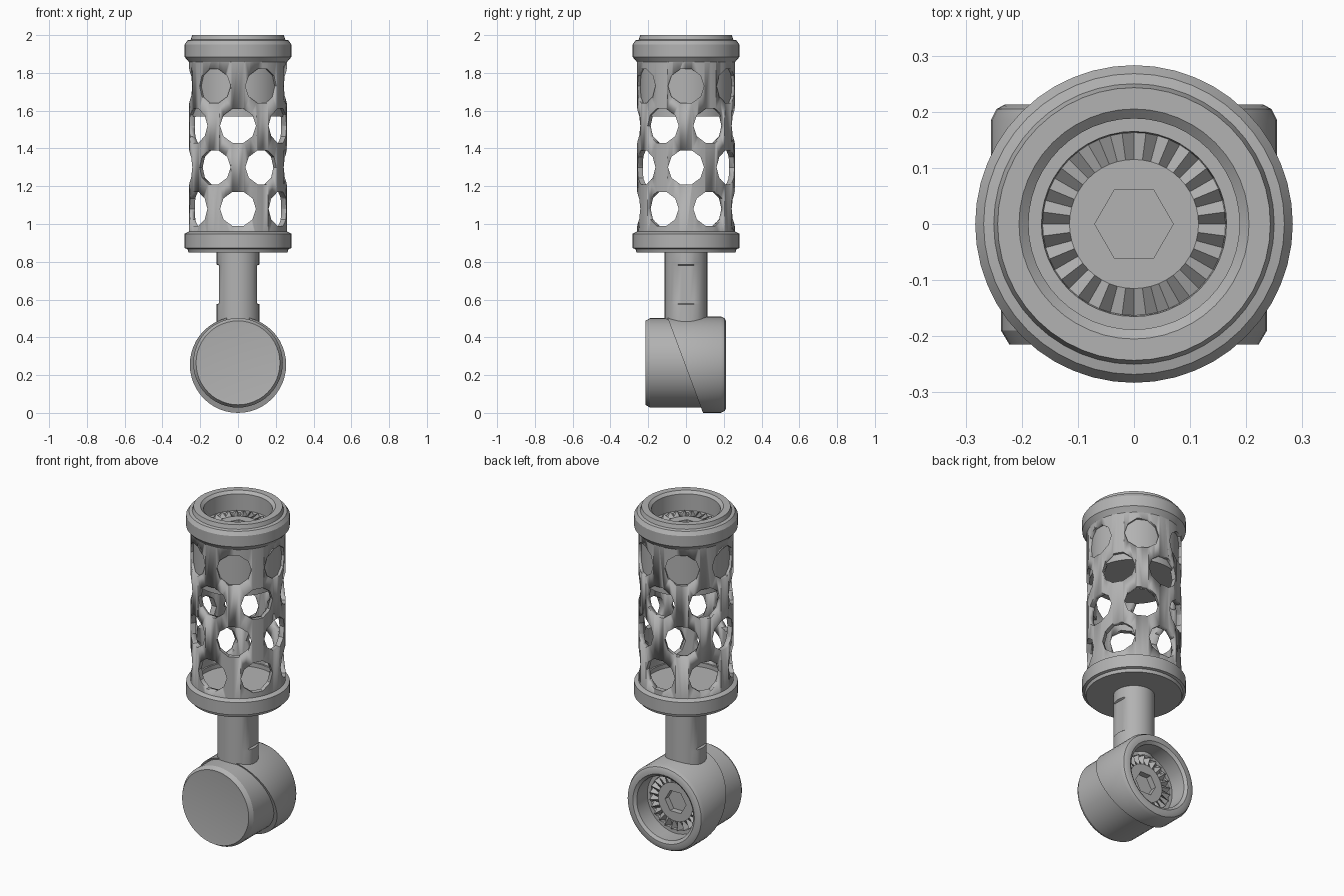
import bpy, bmesh
from math import sin, cos, pi, radians
from mathutils import Matrix, Vector

if "Cube" in bpy.data.objects:
    bpy.data.objects.remove(bpy.data.objects["Cube"])

grey = bpy.data.materials.new("plain grey")
grey.use_nodes = True
grey.diffuse_color = (0.45, 0.45, 0.45, 1)
grey.node_tree.nodes["Principled BSDF"].inputs["Base Color"].default_value = grey.diffuse_color


def finish(bm, name, matrix=Matrix(), angle=30):
    """Turn a bmesh into a named, shaded object."""
    bmesh.ops.transform(bm, matrix=matrix, verts=bm.verts)
    mesh = bpy.data.meshes.new(name)
    bm.to_mesh(mesh)
    bm.free()
    mesh.materials.append(grey)
    obj = bpy.data.objects.new(name, mesh)
    bpy.context.collection.objects.link(obj)
    bpy.ops.object.select_all(action="DESELECT")
    obj.select_set(True)
    bpy.context.view_layer.objects.active = obj
    bpy.ops.object.shade_smooth_by_angle(angle=radians(angle))
    return obj


def lathe(profile, closed=False, steps=48):
    """Spin (radius, height) points around z."""
    bm = bmesh.new()
    verts = [bm.verts.new((r, 0, z)) for r, z in profile]
    pairs = list(zip(verts, verts[1:]))
    if closed:
        pairs.append((verts[-1], verts[0]))
    edges = [bm.edges.new(p) for p in pairs]
    bmesh.ops.spin(bm, geom=verts + edges, cent=(0, 0, 0), axis=(0, 0, 1),
                   angle=2 * pi, steps=steps)
    bmesh.ops.remove_doubles(bm, verts=bm.verts, dist=0.0001)
    bmesh.ops.recalc_face_normals(bm, faces=bm.faces)
    return bm


def toothed_socket(name, matrix, teeth=24):
    """Recessed coupling floor: radial teeth around a six-sided centre hole."""
    bm = bmesh.new()
    n = teeth * 2

    def ring(radius, height):
        return [bm.verts.new((radius * cos(2 * pi * i / n), radius * sin(2 * pi * i / n),
                              height(i))) for i in range(n)]

    def hexagon(i):
        return 0.07 * cos(pi / 6) / cos((2 * pi * i / n) % (pi / 3) - pi / 6)

    rings = [ring(0.192, lambda i: 0.0), ring(0.165, lambda i: 0.0),
             ring(0.163, lambda i: 0.015 if i % 2 else -0.025),
             ring(0.115, lambda i: 0.0), ring(0.07, lambda i: 0.0),
             ring(0.07, lambda i: -0.035)]
    for hex_ring in rings[-2:]:
        for i, v in enumerate(hex_ring):
            v.co.xy = v.co.xy.normalized() * hexagon(i)
    for a, b in zip(rings, rings[1:]):
        for i in range(n):
            j = (i + 1) % n
            bm.faces.new((a[i], a[j], b[j], b[i]))
    bm.faces.new(rings[-1])
    return finish(bm, name, matrix, 15)


# Perforated tube: four staggered rows of six holes
tube = finish(lathe([(0.26, 0.92), (0.26, 1.9), (0.23, 1.9), (0.23, 0.92)], True), "perforated_tube")
cut = bmesh.new()
for row, z in enumerate((1.08, 1.30, 1.52, 1.73)):
    for k in range(6):
        turn = Matrix.Rotation(radians(60 * k + 30 * (row % 2 + 1)), 4, "Z")
        bmesh.ops.create_cone(cut, cap_ends=True, segments=10, radius1=0.095, radius2=0.095, depth=0.2,
                              matrix=turn @ Matrix.Translation((0.25, 0, z)) @ Matrix.Rotation(pi / 2, 4, "Y"))
cutter = finish(cut, "hole_cutter")
cutter.hide_render = True
bpy.context.view_layer.objects.active = tube
mod = tube.modifiers.new("holes", "BOOLEAN")
mod.object = cutter
mod.operation = "DIFFERENCE"
mod.solver = "EXACT"
bpy.ops.object.modifier_move_to_index(modifier=mod.name, index=0)
bpy.ops.object.modifier_apply(modifier=mod.name)
bpy.data.objects.remove(cutter)

# Collars and the inner core that blocks the top row of holes
finish(lathe([(0, 0.85), (0.262, 0.85), (0.268, 0.868), (0.283, 0.872), (0.283, 0.948),
              (0.26, 0.96), (0.22, 0.96), (0.22, 0.935), (0, 0.935)]), "bottom_collar")
finish(lathe([(0.255, 1.85), (0.262, 1.86), (0.283, 1.885), (0.283, 1.95), (0.268, 1.972),
              (0.25, 1.976), (0.243, 2.0), (0.205, 2.0), (0.188, 1.985), (0.188, 1.85)], True), "top_collar")
finish(lathe([(0, 1.57), (0.244, 1.57), (0.244, 1.84), (0, 1.84)]), "inner_core")
toothed_socket("top_socket", Matrix.Translation((0, 0, 1.885)))

# Post with flats on its left and right sides
post = lathe([(0.113, z) for z in (0.42, 0.575, 0.58, 0.78, 0.785, 0.87)], steps=32)
for v in post.verts:
    if 0.577 < v.co.z < 0.783:
        v.co.x = max(-0.1, min(0.1, v.co.x))
finish(post, "post")

# Joint housing, its axis along y
to_back = Matrix.Rotation(-pi / 2, 4, "X")
body_place = Matrix.Translation((0, 0, 0.265)) @ to_back
finish(lathe([(0, -0.208), (0.205, -0.213), (0.222, -0.215), (0.237, -0.19), (0.237, 0.19),
              (0.2, 0.19), (0.2, 0.06), (0, 0.06)]), "joint_body", body_place)

# Outer sleeve, trimmed at a slant so it reaches further forward at the top
sleeve = lathe([(0.225, -0.17), (0.255, -0.17), (0.255, 0.185), (0.245, 0.205), (0.23, 0.213),
                (0.205, 0.213), (0.188, 0.2), (0.188, 0.08), (0.225, 0.08)], True)
sleeve_place = Matrix.Translation((0, 0, 0.255)) @ to_back
bmesh.ops.transform(sleeve, matrix=sleeve_place, verts=sleeve.verts)
slant = bmesh.ops.bisect_plane(sleeve, geom=sleeve.verts[:] + sleeve.edges[:] + sleeve.faces[:],
                               plane_co=Vector((0, 0.09, 0)), plane_no=Vector((0, 0.51, 0.19)),
                               clear_inner=True)
rim = [e for e in slant["geom_cut"] if isinstance(e, bmesh.types.BMEdge)]
bmesh.ops.bridge_loops(sleeve, edges=rim)
finish(sleeve, "joint_sleeve")
toothed_socket("joint_socket", Matrix.Translation((0, 0.1, 0.255)) @ to_back)
